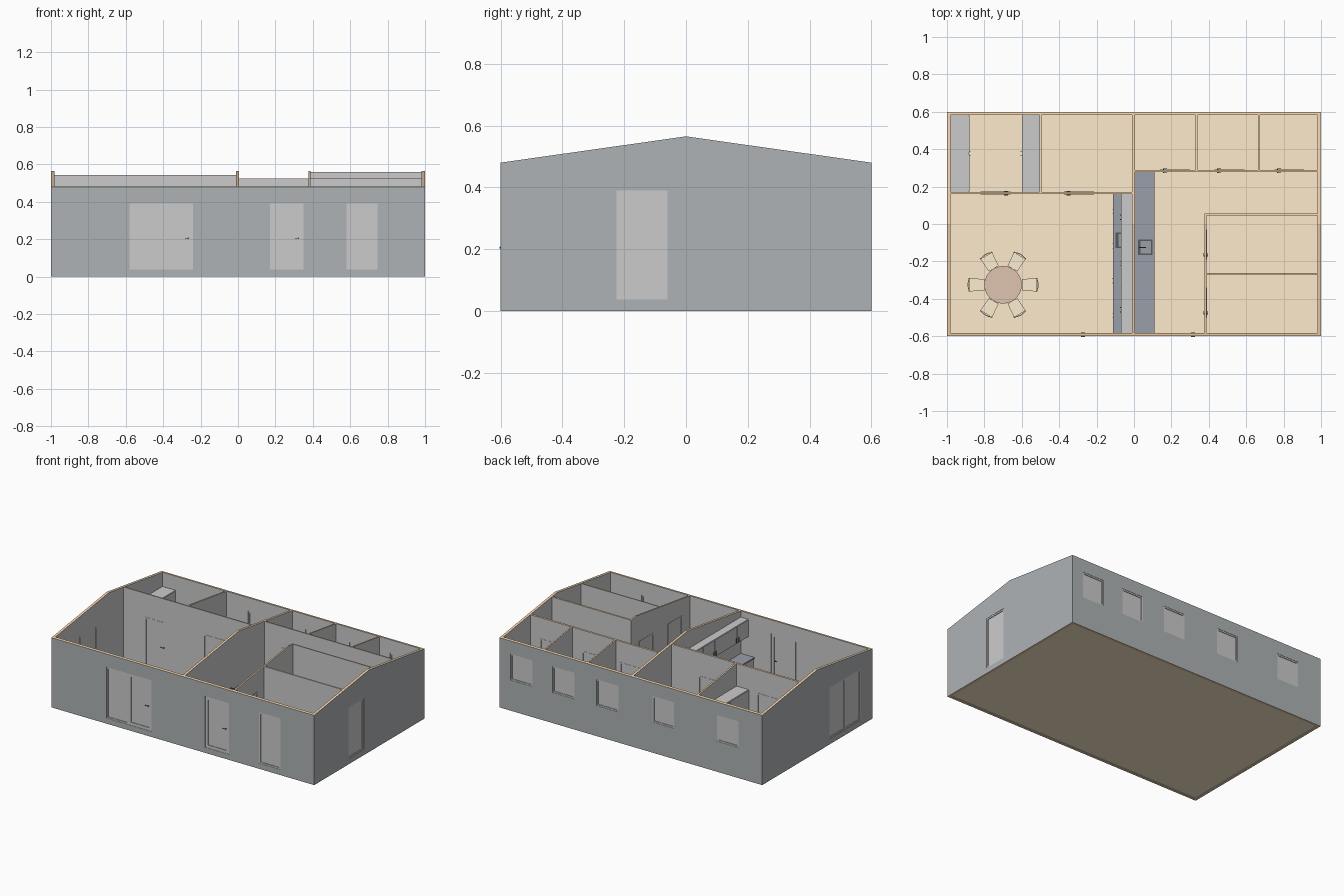
import bpy, bmesh
from math import radians, cos, sin
from mathutils import Matrix

if "Cube" in bpy.data.objects:
    bpy.data.objects.remove(bpy.data.objects["Cube"])


def material(name, rgb):
    m = bpy.data.materials.new(name)
    m.diffuse_color = (*rgb, 1)
    m.use_nodes = True
    m.node_tree.nodes["Principled BSDF"].inputs["Base Color"].default_value = m.diffuse_color
    return m


SLATE = material("slate_paint", (0.42, 0.45, 0.465))
TIMBER = material("cut_timber", (0.9, 0.64, 0.4))
FLOOR = material("floor_boards", (1.0, 0.83, 0.61))
STONE = material("worktop_stone", (0.32, 0.35, 0.4))
DARK = material("dark_metal", (0.1, 0.1, 0.11))
TABLE = material("table_wood", (0.74, 0.56, 0.44))
CHAIR = material("chair_wood", (1.0, 0.86, 0.64))
Z0 = 0.035          # floor level


def finish(name, bm, mat=None):
    bmesh.ops.recalc_face_normals(bm, faces=bm.faces)
    me = bpy.data.meshes.new(name)
    bm.to_mesh(me)
    bm.free()
    ob = bpy.data.objects.new(name, me)
    bpy.context.collection.objects.link(ob)
    if mat:
        me.materials.append(mat)
    return ob


def boxes(name, items, mat=None):
    """One object from boxes given as (x0, x1, y0, y1, z0, z1)."""
    bm = bmesh.new()
    for x0, x1, y0, y1, z0, z1 in items:
        m = Matrix.Translation(((x0 + x1) / 2, (y0 + y1) / 2, (z0 + z1) / 2))
        m = m @ Matrix.Diagonal((abs(x1 - x0), abs(y1 - y0), abs(z1 - z0), 1))
        bmesh.ops.create_cube(bm, size=1, matrix=m)
    return finish(name, bm, mat)


def roof(y):
    return 0.565 - 0.1417 * abs(y)


def wall(name, x0, x1, y0, y1, z0=Z0, holes=()):
    """Wall with a top following the roof pitch; holes are (u0, u1, z0, z1)."""
    ridge = [(0, roof(0))] if y0 < 0 < y1 else []
    prof = [(y0, z0), (y1, z0), (y1, roof(y1))] + ridge + [(y0, roof(y0))]
    bm = bmesh.new()
    f = bm.faces.new([bm.verts.new((x0, y, z)) for y, z in prof])
    ext = bmesh.ops.extrude_face_region(bm, geom=[f])["geom"]
    bmesh.ops.translate(bm, vec=(x1 - x0, 0, 0),
                        verts=[v for v in ext if isinstance(v, bmesh.types.BMVert)])
    ob = finish(name, bm)
    if holes:
        along_x = x1 - x0 > y1 - y0
        e = 0.02
        cut = boxes("cutter", [(a, b, y0 - e, y1 + e, c, d) if along_x else
                               (x0 - e, x1 + e, a, b, c, d) for a, b, c, d in holes])
        mod = ob.modifiers.new("openings", "BOOLEAN")
        mod.object, mod.operation, mod.solver = cut, "DIFFERENCE", "EXACT"
        dg = bpy.context.evaluated_depsgraph_get()
        ob.data = bpy.data.meshes.new_from_object(ob.evaluated_get(dg))
        ob.modifiers.clear()
        bpy.data.objects.remove(cut)
    # plain inside, painted outside, timber on cut top and bottom
    plain = bpy.data.materials.new("plain_wall") if "plain_wall" not in bpy.data.materials \
        else bpy.data.materials["plain_wall"]
    ob.data.materials.clear()
    for m in (plain, SLATE, TIMBER):
        ob.data.materials.append(m)
    for p in ob.data.polygons:
        c = p.center
        outside = abs(c.x) > 0.999 or abs(c.y) > 0.5995
        edge = abs(p.normal.z) > 0.9 and (c.z > 0.45 or c.z < 0.001)
        p.material_index = 1 if outside else 2 if edge else 0
    return ob


def fit(name, axis, pos, parts, mat=None):
    """Boxes (u0, u1, d0, d1, z0, z1) placed on a wall along x or y at pos."""
    return boxes(name, [(a, b, pos + c, pos + d, e, f) if axis == "x" else
                        (pos + c, pos + d, a, b, e, f) for a, b, c, d, e, f in parts], mat)


def framed(name, axis, pos, u0, u1, z0, z1, w, t, p):
    """Frame bars of width w, half depth t, and a panel of half depth p."""
    fit(name + "_frame", axis, pos, [(u0, u0 + w, -t, t, z0, z1), (u1 - w, u1, -t, t, z0, z1),
        (u0 + w, u1 - w, -t, t, z1 - w, z1), (u0 + w, u1 - w, -t, t, z0, z0 + w)])
    fit(name + "_panel", axis, pos, [(u0 + w, u1 - w, -p, p, z0 + w, z1 - w)])


def lever(name, axis, pos, u, s, t):
    """Lever handle on both sides of a door, pointing along s."""
    parts = []
    for k in (-1, 1):
        parts += [(u - 0.003, u + 0.003, k * 0.002, k * (t + 0.007), 0.202, 0.208),
                  (u - 0.003 * s, u + 0.018 * s, k * (t + 0.005), k * (t + 0.008), 0.203, 0.207)]
    fit(name + "_handle", axis, pos, parts, DARK)


# floor slab
boxes("floor", [(-0.985, 0.985, -0.585, 0.585, 0.004, Z0)], FLOOR)

# outer walls with openings
T = 0.018
lo, hi = 0.038, 0.39
front = [(-0.58, -0.415), (-0.415, -0.24), (0.17, 0.35), (0.58, 0.745)]
back = [(0.75, 0.915), (0.43, 0.595), (0.095, 0.26), (-0.33, -0.165), (-0.82, -0.655)]
left = [(-0.47, -0.30), (-0.30, -0.13)]
right = [(-0.225, -0.06)]
wall("front_wall", -1, 1, -0.6, -0.6 + T, 0,
     [(-0.58, -0.24, lo, hi), (0.17, 0.35, lo, hi), (0.58, 0.745, lo, hi)])
wall("back_wall", -1, 1, 0.6 - T, 0.6, 0, [(a, b, 0.21, hi) for a, b in back])
wall("left_gable_wall", -1, -1 + T, -0.6 + T, 0.6 - T, 0, [(-0.47, -0.13, lo, hi)])
wall("right_gable_wall", 1 - T, 1, -0.6 + T, 0.6 - T, 0, [(-0.225, -0.06, lo, hi)])

# windows and outer doors
for i, (a, b) in enumerate(front):
    door = i in (1, 2)
    framed("front_door" if door else "front_window", "x", -0.591, a, b, lo, hi,
           0.02 if door else 0.01, 0.007, 0.003)
    if door:
        lever("front_door", "x", -0.591, b - 0.026, -1, 0.004)
for a, b in back:
    framed("back_window", "x", 0.591, a, b, 0.21, hi, 0.01, 0.007, 0.003)
for a, b in left:
    framed("left_window", "y", -0.991, a, b, lo, hi, 0.01, 0.007, 0.003)
for a, b in right:
    framed("right_window", "y", 0.991, a, b, lo, hi, 0.01, 0.007, 0.003)

# inner walls and doors: (name, x0, x1, y0, y1, doors as (u0, u1, handle side))
I = 1 - T
inner = [
    ("party_wall", -0.01, 0.006, -0.6 + T, 0.6 - T, []),
    ("left_cross_wall", -I, -0.01, 0.16, 0.171, [(-0.82, -0.66, 1), (-0.375, -0.215, -1)]),
    ("left_room_divider", -0.505, -0.494, 0.171, 0.6 - T, []),
    ("right_cross_wall", 0.006, I, 0.279, 0.29,
     [(0.14, 0.3, -1), (0.43, 0.59, -1), (0.75, 0.91, -1)]),
    ("back_divider_a", 0.33, 0.339, 0.29, 0.6 - T, []),
    ("back_divider_b", 0.662, 0.671, 0.29, 0.6 - T, []),
    ("bedroom_side_wall", 0.378, 0.388, -0.6 + T, 0.056, [(-0.19, -0.03, -1), (-0.5, -0.34, -1)]),
    ("bedroom_back_wall", 0.388, I, 0.046, 0.056, []),
    ("bedroom_divider", 0.388, I, -0.27, -0.262, []),
]
for name, x0, x1, y0, y1, doors in inner:
    wall(name, x0, x1, y0, y1, Z0, [(a, b, 0.02, 0.38) for a, b, s in doors])
    axis, pos = ("x", (y0 + y1) / 2) if x1 - x0 > y1 - y0 else ("y", (x0 + x1) / 2)
    for a, b, s in doors:
        framed("inner_door", axis, pos, a, b, Z0, 0.38, 0.01, 0.007, 0.003)
        lever("inner_door", axis, pos, (b if s > 0 else a) - s * 0.018, -s, 0.004)


def cabinet(name, xb, xf, y0, y1, z0, z1, n, hz):
    """Carcass with n door fronts facing from xb towards xf, and bar handles."""
    s = 1 if xf > xb else -1
    boxes(name + "_body", [(xb, xf - s * 0.004, y0, y1, z0, z1)])
    w = (y1 - y0) / n
    ys = [y0 + i * w for i in range(n)]
    boxes(name + "_doors", [(xf - s * 0.004, xf, y + 0.002, y + w - 0.002, z0 + 0.003, z1 - 0.003)
                            for y in ys])
    hs = [y + (w - 0.012 if i % 2 == 0 else 0.012) for i, y in enumerate(ys)]
    boxes(name + "_handles", [(xf, xf + s * 0.006, y - 0.002, y + 0.002, hz - 0.015, hz + 0.015)
                              for y in hs], DARK)


# wardrobes
cabinet("left_wardrobe", -I, -0.88, 0.171, 0.582, Z0, 0.385, 2, 0.2)
cabinet("right_wardrobe", -0.505, -0.6, 0.171, 0.582, Z0, 0.385, 2, 0.2)

# kitchens with worktops
cabinet("left_base_units", -0.01, -0.108, -0.582, 0.16, Z0, 0.18, 8, 0.15)
cabinet("left_wall_units", -0.01, -0.07, -0.582, 0.16, 0.32, 0.44, 6, 0.345)
cabinet("right_base_units", 0.006, 0.103, -0.582, 0.279, Z0, 0.18, 9, 0.15)
boxes("left_worktop", [(-0.113, -0.01, -0.582, 0.16, 0.18, 0.19)], STONE)
boxes("right_worktop", [(0.006, 0.109, -0.582, 0.279, 0.18, 0.19)], STONE)


def sink(name, x, y, s):
    boxes(name + "_rim", [(x - 0.038, x + 0.038, y - 0.042, y - 0.034, 0.19, 0.195),
                          (x - 0.038, x + 0.038, y + 0.034, y + 0.042, 0.19, 0.195),
                          (x - 0.038, x - 0.024, y - 0.034, y + 0.034, 0.19, 0.195),
                          (x + 0.03, x + 0.038, y - 0.034, y + 0.034, 0.19, 0.195)], DARK)
    boxes(name + "_bowl", [(x - 0.024, x + 0.03, y - 0.034, y + 0.034, 0.19, 0.1915)], STONE)
    boxes(name + "_tap", [(x - s * 0.033, x - s * 0.028, y - 0.003, y + 0.003, 0.19, 0.23),
                          (x - s * 0.033, x + s * 0.005, y - 0.003, y + 0.003, 0.225, 0.23)], DARK)


sink("right_sink", 0.06, -0.125, 1)
sink("left_sink", -0.06, -0.087, -1)

# round dining table
cx, cy = -0.7, -0.325
for name, r, z0, z1 in (("table_top", 0.1, 0.15, 0.16), ("table_post", 0.012, 0.045, 0.15),
                        ("table_foot", 0.05, Z0, 0.045)):
    bm = bmesh.new()
    bmesh.ops.create_cone(bm, cap_ends=True, segments=40, radius1=r, radius2=r, depth=z1 - z0,
                          matrix=Matrix.Translation((cx, cy, (z0 + z1) / 2)))
    ob = finish(name, bm, TABLE)
    bpy.context.view_layer.objects.active = ob
    ob.select_set(True)
    bpy.ops.object.shade_smooth_by_angle()
    ob.select_set(False)

# chairs: tapered seat, four legs, curved back, turned around the table
legs = [(x, x + 0.007, y - 0.0035, y + 0.0035, Z0, 0.105) for x in (0.105, 0.172)
        for y in (-0.026, 0.026)]
posts = [(0.178, 0.184, y - 0.003, y + 0.003, 0.105, 0.16) for y in (-0.034, 0.034)]
frame = boxes("chair_frame", legs + posts, CHAIR)
bm = bmesh.new()
outline = [(0.1, -0.03), (0.18, -0.036), (0.18, 0.036), (0.1, 0.03)]
arc = [radians(a) for a in range(-30, 31, 10)]
curve = [(0.114 + r * cos(a), r * sin(a)) for r, seq in ((0.076, arc), (0.071, arc[::-1]))
         for a in seq]
for prof, z0, z1 in ((outline, 0.103, 0.111), (curve, 0.14, 0.18)):
    f = bm.faces.new([bm.verts.new((x, y, z0)) for x, y in prof])
    g = bmesh.ops.extrude_face_region(bm, geom=[f])["geom"]
    bmesh.ops.translate(bm, vec=(0, 0, z1 - z0),
                        verts=[v for v in g if isinstance(v, bmesh.types.BMVert)])
seat = finish("chair_seat_and_back", bm, CHAIR)
for part in (frame, seat):
    for i in range(6):
        ob = part if i == 0 else part.copy()
        if i:
            bpy.context.collection.objects.link(ob)
        ob.matrix_world = Matrix.Translation((cx, cy, 0)) @ Matrix.Rotation(radians(60 * i), 4, "Z")
